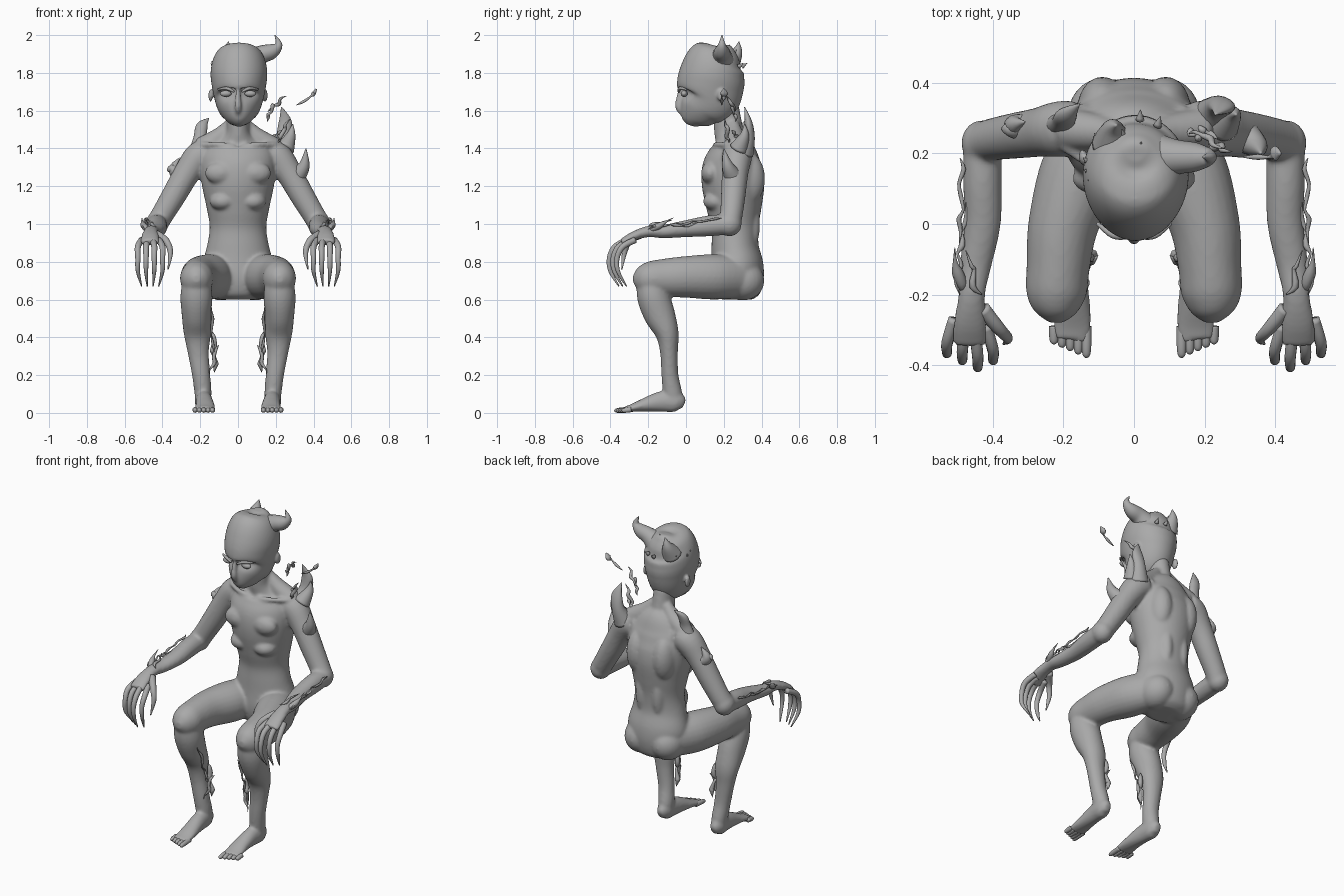
import bpy, bmesh, math, random
from mathutils import Vector, Matrix

random.seed(4)
default_cube = bpy.data.objects.get("Cube")
if default_cube:
    bpy.data.objects.remove(default_cube, do_unlink=True)

skin = bpy.data.materials.new("matte grey")
skin.use_nodes = True
grey = (0.4, 0.4, 0.4, 1)
skin.diffuse_color = grey
skin.node_tree.nodes["Principled BSDF"].inputs["Base Color"].default_value = grey


def catmull(before, start, end, after, t):
    """Interpolate one number between start and end."""
    return start + 0.5 * t * (end - before + t * (
        2 * before - 5 * start + 4 * end - after + t * (3 * (start - end) + after - before)))


def loft(bm, sections, sides=24, steps=5):
    """Skin smooth elliptical sections (x, y, z, radius[, second radius])."""
    rows = [tuple(s) if len(s) > 4 else tuple(s) + (s[-1],) for s in sections]
    rows = [rows[0]] + rows + [rows[-1]]
    fine = []
    for i in range(1, len(rows) - 2):
        for k in range(steps):
            fine.append([catmull(*values, k / steps) for values in zip(*rows[i - 1:i + 3])])
    fine.append(rows[-1])
    centres = [Vector(row[:3]) for row in fine]
    span = centres[-1] - centres[0]
    sideways = abs(span.x) > max(abs(span.y), abs(span.z))
    reference = Vector((0, 1, 0)) if sideways else Vector((1, 0, 0))
    rings, created = [], []
    for i, (centre, row) in enumerate(zip(centres, fine)):
        tangent = (centres[min(i + 1, len(fine) - 1)] - centres[max(i - 1, 0)]).normalized()
        across = (reference - tangent * reference.dot(tangent)).normalized()
        over = tangent.cross(across)
        ring = []
        for k in range(sides):
            angle = math.tau * k / sides
            offset = across * math.cos(angle) * max(row[3], 0.001)
            offset += over * math.sin(angle) * max(row[4], 0.001)
            ring.append(bm.verts.new(centre + offset))
        rings.append(ring)
        created += ring
    for lower, upper in zip(rings, rings[1:]):
        for k in range(sides):
            n = (k + 1) % sides
            bm.faces.new((lower[k], lower[n], upper[n], upper[k]))
    bm.faces.new(rings[0][::-1])
    bm.faces.new(rings[-1])
    return created


def ball(bm, centre, size):
    """Add an ellipsoid muscle or joint."""
    shape = Matrix.Translation(centre) @ Matrix.Diagonal((*size, 1))
    bmesh.ops.create_uvsphere(bm, u_segments=24, v_segments=16, radius=1, matrix=shape)


def mirrored(bm, build):
    """Build one side, then copy it across the middle."""
    build(bm)
    copy = bmesh.ops.duplicate(bm, geom=bm.verts[:] + bm.edges[:] + bm.faces[:])["geom"]
    for vert in copy:
        if isinstance(vert, bmesh.types.BMVert):
            vert.co.x *= -1


def finish(name, bm, blend=None):
    """Turn the mesh into an object, optionally fusing its pieces."""
    bmesh.ops.recalc_face_normals(bm, faces=bm.faces[:])
    mesh = bpy.data.meshes.new(name)
    bm.to_mesh(mesh)
    bm.free()
    mesh.materials.append(skin)
    mesh.shade_smooth()
    obj = bpy.data.objects.new(name, mesh)
    bpy.context.collection.objects.link(obj)
    if blend:
        remesh = obj.modifiers.new("fuse", "REMESH")
        remesh.mode = "VOXEL"
        remesh.voxel_size = blend
        remesh.use_smooth_shade = True
        soften = obj.modifiers.new("soften", "SMOOTH")
        soften.factor = 0.5
        soften.iterations = 6
    return obj


# Limbs and paired muscles of the left side
def half_body(bm):
    loft(bm, [(.12, .27, 1.37, .07), (.2, .27, 1.36, .08), (.27, .26, 1.27, .07),
              (.34, .25, 1.15, .065), (.4, .24, 1.05, .06), (.43, .23, 1, .06)])
    ball(bm, (.43, .23, 1), (.06, .065, .065))
    loft(bm, [(.43, .24, 1, .055), (.43, .12, .99, .055), (.43, 0, .975, .052, .045),
              (.45, -.12, .96, .045, .035), (.46, -.2, .96, .038, .03),
              (.465, -.28, .935, .047, .024), (.465, -.34, .9, .05, .02)])
    loft(bm, [(.09, .3, .72, .09, .11), (.15, .15, .72, .115, .12), (.2, 0, .72, .1, .11),
              (.215, -.12, .715, .09, .1), (.22, -.2, .71, .085, .09),
              (.22, -.25, .71, .06, .065), (.22, -.28, .71, .02)])
    loft(bm, [(.22, -.19, .72, .07), (.22, -.175, .62, .085), (.22, -.14, .52, .078, .083),
              (.215, -.1, .42, .072, .062), (.21, -.09, .32, .056, .047),
              (.195, -.085, .2, .048, .045), (.185, -.07, .1, .045, .05),
              (.185, -.06, .02, .035, .04)])
    loft(bm, [(.185, -.01, .045, .02, .025), (.185, -.05, .06, .043, .055),
              (.18, -.13, .06, .045, .055), (.175, -.22, .042, .05, .036),
              (.175, -.29, .025, .055, .02), (.18, -.33, .018, .05, .014)])
    ball(bm, (.09, .3, .7), (.1, .115, .105))        # buttock
    ball(bm, (.09, .33, 1.24), (.07, .088, .14))     # shoulder blade
    ball(bm, (.055, .33, 1), (.045, .062, .16))      # lower back
    ball(bm, (.09, .13, 1.27), (.085, .05, .06))     # chest
    ball(bm, (.08, .16, 1.12), (.07, .07, .05))      # ribs
    loft(bm, [(.02, .16, 1.41, .014), (.1, .16, 1.42, .014), (.2, .22, 1.42, .014)])
    loft(bm, [(.04, .25, 1.53, .03), (.1, .26, 1.46, .05), (.19, .27, 1.4, .06)])


bm = bmesh.new()
mirrored(bm, half_body)

# Torso and neck, each row is height, depth centre, half width, half depth
torso = [(.6, .27, .1, .08), (.63, .27, .16, .12), (.7, .27, .18, .14), (.78, .27, .19, .14),
         (.88, .26, .165, .125), (.98, .26, .15, .125), (1.08, .255, .165, .145),
         (1.2, .25, .19, .165), (1.3, .245, .2, .16), (1.38, .25, .19, .13),
         (1.43, .25, .14, .1), (1.48, .23, .07, .08), (1.54, .22, .06, .075), (1.62, .21, .06, .07)]
loft(bm, [(0, y, z, a, b) for z, y, a, b in torso], sides=40)
finish("body", bm, blend=0.009)

# Head with hollow eye sockets
bm = bmesh.new()
skull = [(1.52, .03, .02, .025), (1.55, .04, .06, .075), (1.6, .07, .1, .115),
         (1.66, .115, .128, .165), (1.74, .13, .145, .178), (1.8, .14, .15, .172),
         (1.86, .155, .14, .155), (1.91, .18, .11, .115), (1.935, .19, .07), (1.945, .19, .02)]
for vert in loft(bm, [(.005, row[1], row[0], *row[2:]) for row in skull], sides=64, steps=8):
    if vert.co.y < .1:
        across, height = (abs(vert.co.x) - .065) / .045, (vert.co.z - 1.69) / .028
        vert.co.y += .022 * math.exp(-across ** 2 - height ** 2)
loft(bm, [(0, -.025, 1.73, .012), (0, -.035, 1.68, .014), (0, -.04, 1.62, .018), (0, -.02, 1.58, .01)])
for side in (-1, 1):
    ball(bm, (side * .145, .19, 1.68), (.012, .025, .035))    # ear
finish("head", bm, blend=0.008)

# Eyes with brows
bm = bmesh.new()


def eye(bm):
    ball(bm, (.065, -.01, 1.69), (.03, .018, .017))
    loft(bm, [(.02, -.038, 1.7, .006), (.06, -.032, 1.718, .009), (.105, .002, 1.712, .005)], sides=12)


mirrored(bm, eye)
finish("eyes", bm)

# Long curling fingers, thumbs and toes
bm = bmesh.new()


def digits(bm):
    for i in range(4):
        x = .42 + .03 * i
        spread = x + .02 * (i - 1.5) / 1.5
        back = .02 * abs(i - 1)
        loft(bm, [(x, -.31 + back, .915, .017), (spread, -.375 + back, .88, .016),
                  (spread, -.405 + back, .82, .014), (spread, -.4 + back, .75, .011),
                  (x, -.355 + back, .67, .003)], sides=14)
    loft(bm, [(.43, -.24, .945, .022), (.38, -.3, .91, .018), (.358, -.325, .85, .014),
              (.37, -.34, .76, .003)], sides=14)
    for i in range(5):
        x = .135 + .023 * i
        loft(bm, [(x, -.29, .018, .014), (x, -.34 + .007 * i, .015, .014),
                  (x, -.37 + .009 * i, .012, .011), (x, -.38 + .01 * i, .01, .003)], sides=12)


mirrored(bm, digits)
finish("fingers_and_toes", bm)

# Flame-like horns on the head, shoulders and upper arms
bm = bmesh.new()
horns = [
    [(.05, .19, 1.85, .075), (.12, .19, 1.895, .05), (.18, .19, 1.915, .04),
     (.215, .19, 1.95, .02), (.195, .19, 2, .002)],
    [(-.06, .23, 1.85, .06), (-.06, .27, 1.91, .03), (-.05, .28, 1.965, .002)],
    [(-.2, .28, 1.39, .06, .04), (-.2, .29, 1.46, .035, .025), (-.19, .31, 1.52, .03, .02),
     (-.155, .34, 1.56, .002)],
    [(.22, .3, 1.38, .06), (.24, .33, 1.46, .04, .035), (.25, .33, 1.54, .035, .02),
     (.23, .31, 1.62, .002)],
    [(.25, .28, 1.4, .05), (.28, .31, 1.47, .025), (.29, .31, 1.53, .002)],
    [(.31, .25, 1.25, .05), (.35, .22, 1.31, .03), (.36, .2, 1.4, .002)],
    [(-.29, .27, 1.25, .045), (-.34, .28, 1.29, .03), (-.31, .29, 1.35, .002)],
    [(-.31, .27, 1.25, .03), (-.35, .27, 1.29, .025), (-.375, .27, 1.28, .004)],
]
for path in horns:
    loft(bm, path, sides=16)
finish("horns", bm)

# Small thorns scattered over the crown
bm = bmesh.new()
for i in range(16):
    turn, lift = random.uniform(0, math.tau), random.uniform(.25, 1.2)
    out = Vector((math.cos(turn) * math.cos(lift), math.sin(turn) * math.cos(lift), math.sin(lift)))
    root = Vector((.005, .15, 1.78)) + Vector((out.x * .14, out.y * .155, out.z * .155))
    tip = root + out * .02 + Vector((0, .01, .012))
    loft(bm, [(*root, .013), (*root.lerp(tip, .6), .006), (*tip, .001)], sides=8, steps=2)
finish("crown_thorns", bm)

# Ragged strands along the forearms and calves
bm = bmesh.new()


def strand(bm, start, end, thickness, knots=7):
    start, end = Vector(start), Vector(end)
    path = []
    for i in range(knots + 1):
        jitter = Vector([random.uniform(-.01, .01) for axis in range(3)])
        swell = thickness * random.uniform(.5, 1.4) if 0 < i < knots else .001
        path.append((*(start.lerp(end, i / knots) + jitter), swell))
    loft(bm, path, sides=8, steps=3)


def strands(bm):
    strand(bm, (.485, .18, 1.03), (.5, -.05, 1), .005)
    strand(bm, (.48, .06, 1), (.5, -.2, .98), .007)
    strand(bm, (.49, -.2, .96), (.515, -.07, 1.04), .012, 4)
    strand(bm, (.44, -.2, .99), (.47, -.08, 1.02), .008, 4)
    strand(bm, (.15, -.2, .57), (.125, -.12, .32), .006)
    strand(bm, (.14, -.11, .42), (.125, -.09, .22), .011)
    strand(bm, (.15, -.12, .2), (.11, -.09, .36), .008, 5)


mirrored(bm, strands)
finish("strands", bm)

# Loose shards drifting beside the left shoulder
bm = bmesh.new()
loft(bm, [(.31, .19, 1.63, .002), (.35, .19, 1.65, .008), (.385, .19, 1.675, .005),
          (.4, .2, 1.69, .022, .012), (.415, .2, 1.715, .004)], sides=10)
for start, end in [((.15, .26, 1.6), (.25, .22, 1.67)), ((.16, .27, 1.54), (.18, .24, 1.64)),
                   ((.17, .28, 1.45), (.24, .24, 1.5)), ((.2, .24, 1.42), (.27, .2, 1.55))]:
    strand(bm, start, end, .008, 5)
finish("floating_shards", bm)
